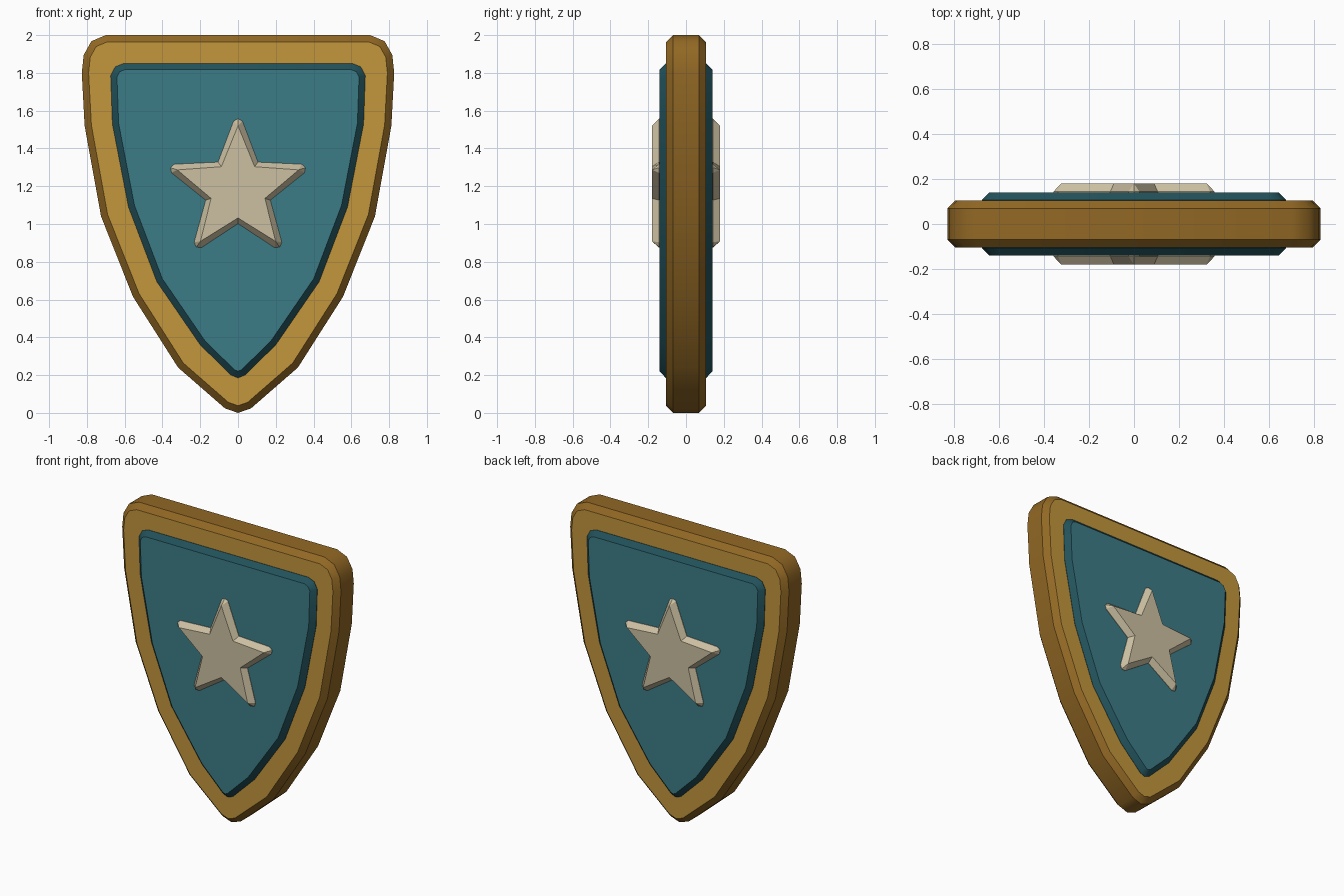
import bpy, bmesh, math

if "Cube" in bpy.data.objects:
    bpy.data.objects.remove(bpy.data.objects["Cube"])


def material(name, rgb):
    """Flat colour from 8-bit sRGB, stored linear."""
    lin = [((c / 255 + 0.055) / 1.055) ** 2.4 for c in rgb]
    m = bpy.data.materials.new(name)
    m.diffuse_color = (*lin, 1)
    m.use_nodes = True
    m.node_tree.nodes["Principled BSDF"].inputs["Base Color"].default_value = m.diffuse_color
    return m


gold = material("gold", (195, 150, 60))
dark_gold = material("dark gold", (146, 104, 36))
teal = material("teal", (60, 124, 135))
dark_teal = material("dark teal", (34, 82, 91))
ivory = material("ivory", (204, 192, 162))


def make_object(name, bm, mats):
    bmesh.ops.recalc_face_normals(bm, faces=bm.faces)
    me = bpy.data.meshes.new(name)
    bm.to_mesh(me)
    bm.free()
    for m in mats:
        me.materials.append(m)
    ob = bpy.data.objects.new(name, me)
    bpy.context.collection.objects.link(ob)
    return ob


def loft(loops):
    """Bridge equal-length vertex loops and cap both ends."""
    bm = bmesh.new()
    rows = [[bm.verts.new(p) for p in loop] for loop in loops]
    n = len(rows[0])
    for a, b in zip(rows, rows[1:]):
        for i in range(n):
            j = (i + 1) % n
            bm.faces.new((a[i], a[j], b[j], b[i])).material_index = 1
    bm.faces.new(rows[0])
    bm.faces.new(rows[-1])
    return bm


def shield_plate(name, half, depth, bevel, mats):
    """Mirrored outline, extruded in y, with chamfered darker edges."""
    outline = half + [(-x, z) for x, z in reversed(half) if x > 0]
    bm = loft([[(x, y, z) for x, z in outline] for y in (-depth, depth)])
    ob = make_object(name, bm, mats)
    mod = ob.modifiers.new("chamfer", 'BEVEL')
    mod.width = bevel
    mod.segments = 1
    mod.limit_method = 'ANGLE'
    mod.angle_limit = math.radians(60)
    mod.material = 1
    bpy.ops.object.select_all(action='DESELECT')
    ob.select_set(True)
    bpy.context.view_layer.objects.active = ob
    bpy.ops.object.modifier_apply(modifier=mod.name)
    bpy.ops.object.shade_smooth_by_angle(angle=math.radians(40))
    return ob


# Outer rim
shield_plate("rim", [
    (0.70, 2.0), (0.776, 1.968), (0.817, 1.895), (0.827, 1.80), (0.812, 1.52),
    (0.725, 1.04), (0.556, 0.615), (0.317, 0.24), (0.069, 0.024), (0, 0.0),
], 0.105, 0.036, [gold, dark_gold])

# Raised field, showing on both sides of the rim
shield_plate("panel", [
    (0.605, 1.85), (0.65, 1.832), (0.674, 1.785), (0.665, 1.53), (0.58, 1.09),
    (0.43, 0.695), (0.20, 0.36), (0.037, 0.20), (0, 0.185),
], 0.14, 0.033, [teal, dark_teal])


# Star emblem on both faces: blunted tips at the base, sharp tips on the face
def star_loop(y, tip, shoulder, half_width, notch):
    pts = []
    for k in range(5):
        for along, side, turn in ((shoulder, -half_width, 0), (tip, 0, 0),
                                  (shoulder, half_width, 0), (notch, 0, math.pi / 5)):
            a = k * math.tau / 5 + turn
            pts.append((along * math.sin(a) + side * math.cos(a), y,
                        1.182 + along * math.cos(a) - side * math.sin(a)))
    return pts


face = (0.338, 0.338, 0, 0.15)
base = (0.376, 0.362, 0.024, 0.18)
bm = loft([star_loop(-0.18, *face), star_loop(-0.143, *base),
           star_loop(0.143, *base), star_loop(0.18, *face)])
bmesh.ops.remove_doubles(bm, verts=bm.verts, dist=1e-5)
for f in bm.faces:
    f.material_index = 0
make_object("star", bm, [ivory])
